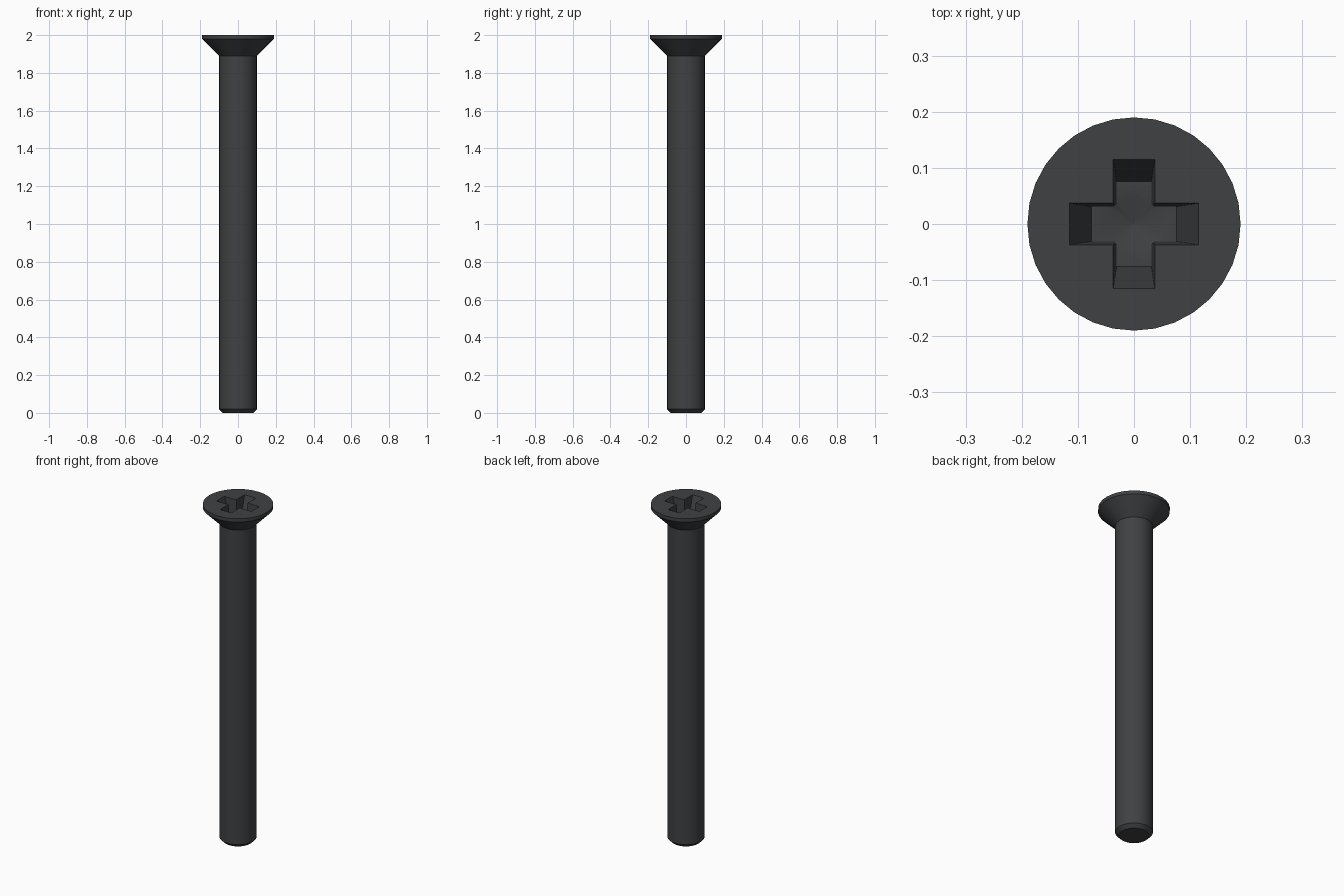
import bpy, bmesh, math

if "Cube" in bpy.data.objects:
    bpy.data.objects.remove(bpy.data.objects["Cube"])

SEG = 32


def finish(name, bm):
    bmesh.ops.recalc_face_normals(bm, faces=bm.faces)
    mesh = bpy.data.meshes.new(name)
    bm.to_mesh(mesh)
    bm.free()
    ob = bpy.data.objects.new(name, mesh)
    bpy.context.collection.objects.link(ob)
    return ob


def loft(name, rings):
    """Closed solid from stacked rings with equal point counts."""
    bm = bmesh.new()
    loops = [[bm.verts.new(p) for p in ring] for ring in rings]
    for a, b in zip(loops, loops[1:]):
        n = len(a)
        for i in range(n):
            j = (i + 1) % n
            bm.faces.new((a[i], a[j], b[j], b[i]))
    bm.faces.new(loops[0][::-1])
    bm.faces.new(loops[-1])
    return finish(name, bm)


def circle(r, z):
    return [(r * math.cos(2 * math.pi * i / SEG),
             r * math.sin(2 * math.pi * i / SEG), z) for i in range(SEG)]


def cross(reach, half, z):
    pts = []
    for k in range(4):
        c, s = round(math.cos(k * math.pi / 2)), round(math.sin(k * math.pi / 2))
        for x, y in ((reach, -half), (reach, half), (half, half)):
            pts.append((c * x - s * y, s * x + c * y, z))
    return pts


# Shaft and countersunk head as one turned solid
screw = loft("countersunk_screw", [
    circle(0.08, 0), circle(0.10, 0.02), circle(0.10, 1.89),
    circle(0.19, 1.98), circle(0.19, 2.0)])

# Tapered cross recess, run slightly past the head face
top, floor, over = 2.0, 1.89, 0.02
k = (top + over - floor) / (top - floor)
cross_cutter = loft("cross_recess_cutter", [
    cross(0.076, 0.031, floor),
    cross(0.076 + 0.039 * k, 0.031 + 0.006 * k, top + over)])

# Round centre of the recess with a conical bottom
centre_cutter = loft("recess_centre_cutter", [
    circle(0.0005, 1.87), circle(0.048, floor), circle(0.048, top + over)])

bpy.context.view_layer.objects.active = screw
screw.select_set(True)
for cutter in (cross_cutter, centre_cutter):
    mod = screw.modifiers.new("recess", 'BOOLEAN')
    mod.operation = 'DIFFERENCE'
    mod.solver = 'EXACT'
    mod.object = cutter
    bpy.ops.object.modifier_apply(modifier=mod.name)
for cutter in (cross_cutter, centre_cutter):
    bpy.data.objects.remove(cutter, do_unlink=True)

# Dark steel finish
steel = bpy.data.materials.new("dark_steel")
steel.diffuse_color = (0.05, 0.053, 0.057, 1)
steel.use_nodes = True
steel.node_tree.nodes["Principled BSDF"].inputs["Base Color"].default_value = steel.diffuse_color
screw.data.materials.clear()
screw.data.materials.append(steel)
bpy.ops.object.shade_smooth_by_angle(angle=math.radians(30))
